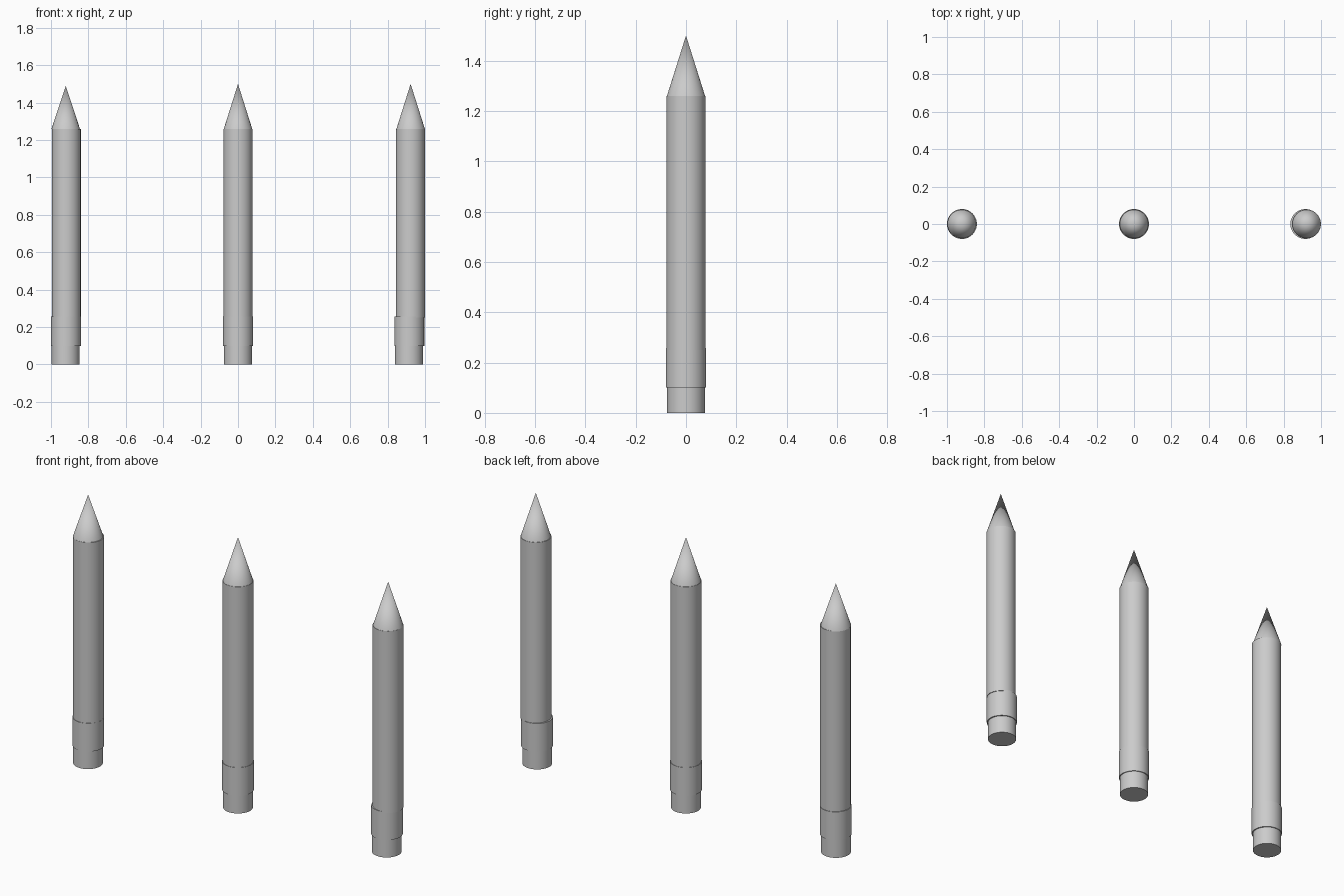
import bpy
import math

cube = bpy.data.objects.get("Cube")
if cube:
    bpy.data.objects.remove(cube, do_unlink=True)

# One plain grey for every part
grey = bpy.data.materials.new("plain grey")
grey.use_nodes = True
colour = (0.6, 0.6, 0.6, 1)
grey.diffuse_color = colour
grey.node_tree.nodes["Principled BSDF"].inputs["Base Color"].default_value = colour


def tapered(name, x, bottom, top, r_bottom, r_top):
    """Round part between two heights, smooth around its side."""
    bpy.ops.mesh.primitive_cone_add(
        vertices=48, radius1=r_bottom, radius2=r_top,
        depth=top - bottom, location=(x, 0, (bottom + top) / 2))
    part = bpy.context.object
    part.name = name
    part.data.materials.append(grey)
    bpy.ops.object.shade_smooth_by_angle(angle=math.radians(30))


# Three pencils: centres of eraser, ferrule, body and tip, and tip height
pencils = {
    "right": (-0.922, -0.92, -0.918, -0.921, 1.49),
    "middle": (0, 0, 0, 0, 1.5),
    "left": (0.914, 0.916, 0.922, 0.923, 1.5),
}

for side, (eraser, ferrule, body, tip, height) in pencils.items():
    tapered(side + "_pencil_eraser", eraser, 0, 0.102, 0.075, 0.075)
    tapered(side + "_pencil_ferrule", ferrule, 0.1, 0.257, 0.08, 0.08)
    tapered(side + "_pencil_body", body, 0.25, 1.26, 0.0775, 0.0775)
    tapered(side + "_pencil_tip", tip, 1.258, height, 0.0765, 0)
